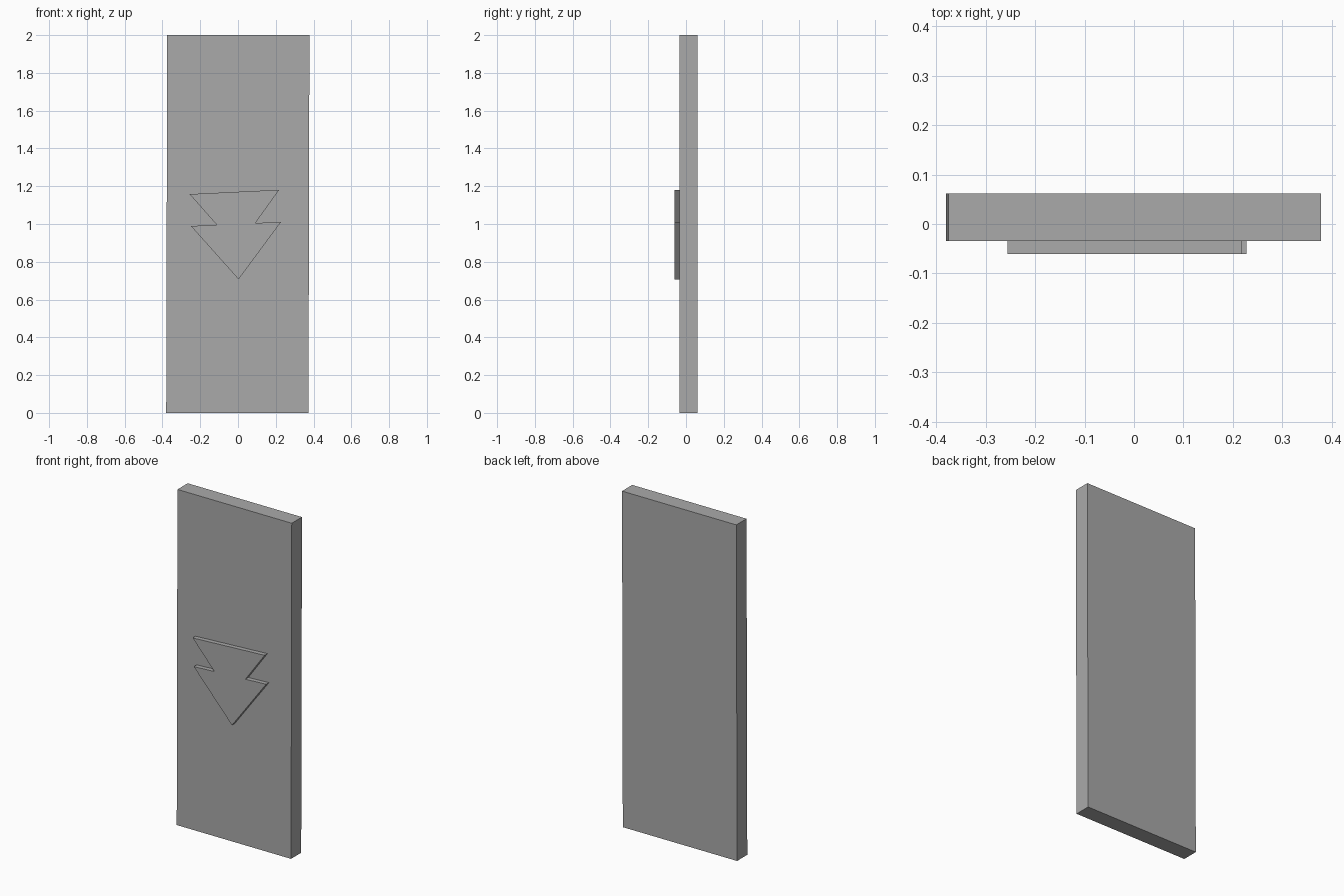
import bpy
import bmesh

cube = bpy.data.objects.get("Cube")
if cube:
    bpy.data.objects.remove(cube, do_unlink=True)

grey = bpy.data.materials.new("plain grey")
grey.use_nodes = True
COLOUR = (0.4, 0.4, 0.4, 1.0)
grey.diffuse_color = COLOUR
grey.node_tree.nodes["Principled BSDF"].inputs["Base Color"].default_value = COLOUR


def extruded_panel(name, outline, y_front, y_back):
    """Extrude an (x, z) outline along y into a closed solid."""
    bm = bmesh.new()
    face = bm.faces.new([bm.verts.new((x, y_front, z)) for x, z in outline])
    result = bmesh.ops.extrude_face_region(bm, geom=[face], use_keep_orig=True)
    moved = [v for v in result["geom"] if isinstance(v, bmesh.types.BMVert)]
    bmesh.ops.translate(bm, verts=moved, vec=(0, y_back - y_front, 0))
    bmesh.ops.recalc_face_normals(bm, faces=bm.faces[:])
    mesh = bpy.data.meshes.new(name)
    bm.to_mesh(mesh)
    bm.free()
    mesh.materials.append(grey)
    obj = bpy.data.objects.new(name, mesh)
    bpy.context.collection.objects.link(obj)
    return obj


# Tall slab, leaning very slightly sideways
slab = [(-0.38, 0), (0.373, 0), (0.378, 2), (-0.375, 2)]
extruded_panel("door_slab", slab, -0.034, 0.062)

# Raised emblem: two stacked downward-pointing wedges
emblem = [(0.003, 0.707), (0.228, 1.011), (0.092, 1.005), (0.218, 1.181),
          (-0.256, 1.158), (-0.113, 0.996), (-0.249, 0.989)]
extruded_panel("raised_emblem", emblem, -0.061, -0.034)
